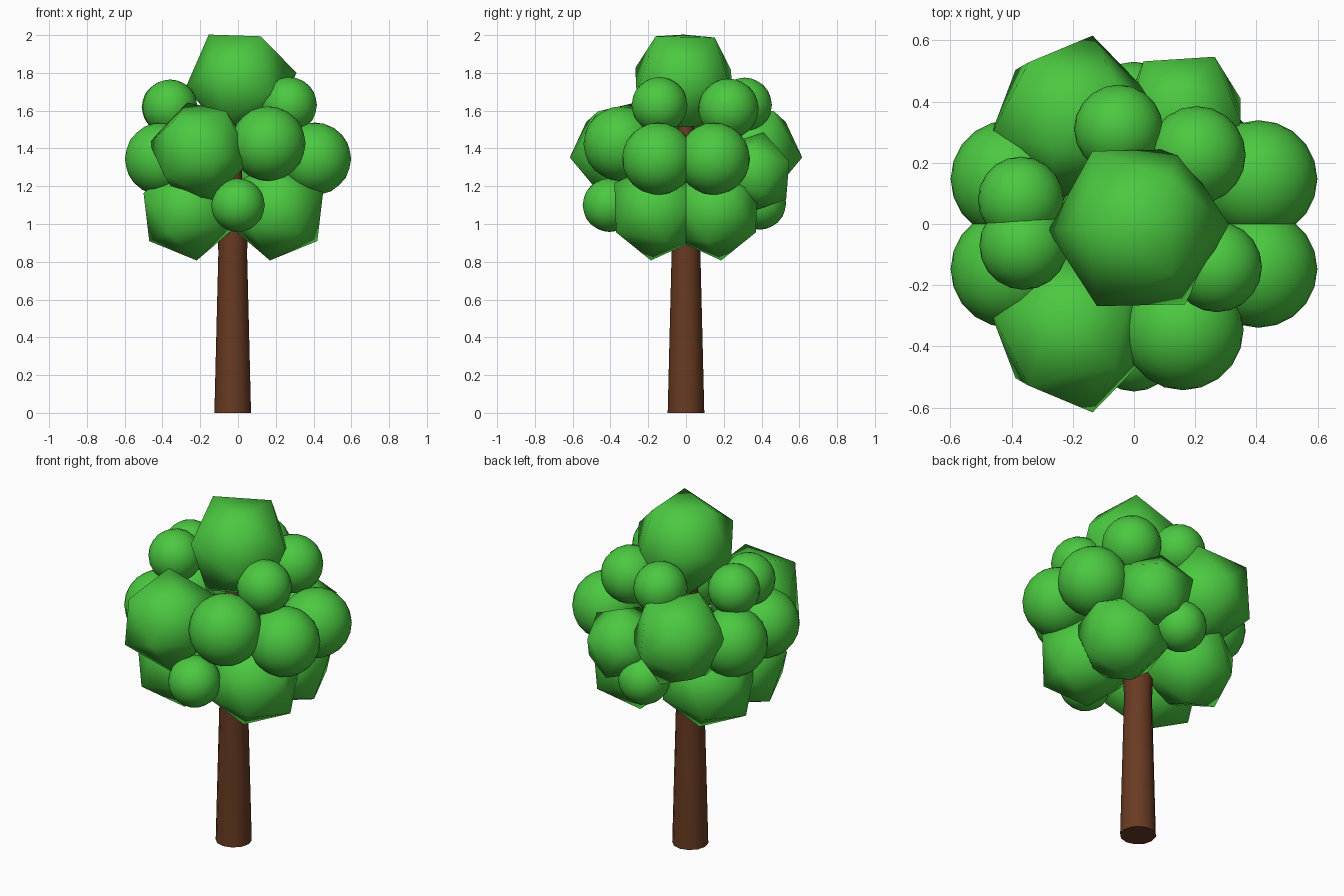
import bpy, math
from mathutils import Vector, Matrix

if "Cube" in bpy.data.objects:
    bpy.data.objects.remove(bpy.data.objects["Cube"])


def material(name, rgb):
    m = bpy.data.materials.new(name)
    m.diffuse_color = (*rgb, 1)
    m.use_nodes = True
    m.node_tree.nodes["Principled BSDF"].inputs["Base Color"].default_value = m.diffuse_color
    return m


GREEN = material("leaf green", (0.07, 0.58, 0.052))
BROWN = material("bark brown", (0.14, 0.043, 0.016))


def finish(name, mat):
    ob = bpy.context.object
    ob.name = name
    ob.data.materials.append(mat)
    bpy.ops.object.shade_smooth()
    return ob


def ball(name, c, r):
    bpy.ops.mesh.primitive_ico_sphere_add(subdivisions=3, radius=r, location=c)
    return finish(name, GREEN)


def clump(name, c, r, d1, d2):
    """Icosahedron with one corner towards d1 and a neighbouring corner towards d2."""
    bpy.ops.mesh.primitive_ico_sphere_add(subdivisions=1, radius=r)
    ob = finish(name, GREEN)

    def frame(a, b):
        a = Vector(a).normalized()
        b = Vector(b)
        b = (b - a * b.dot(a)).normalized()
        return Matrix((a, b, a.cross(b))).transposed()

    vs = [v.co.copy() for v in ob.data.vertices]
    e = ob.data.edges[0].vertices
    rot = frame(d1, d2) @ frame(vs[e[0]], vs[e[1]]).transposed()
    ob.data.transform(Matrix.Translation(c) @ rot.to_4x4())
    return ob


# trunk: lofted rings, running up inside the crown
rings = [(0, 0.097), (0.45, 0.086), (0.85, 0.076), (0.97, 0.082), (1.12, 0.08), (1.2, 0.05), (1.6, 0.04)]
n = 12
verts = [(-0.028 + r * math.cos(2 * math.pi * i / n), r * math.sin(2 * math.pi * i / n), z)
         for z, r in rings for i in range(n)]
faces = [(k * n + i, k * n + (i + 1) % n, (k + 1) * n + (i + 1) % n, (k + 1) * n + i)
         for k in range(len(rings) - 1) for i in range(n)]
faces += [tuple(reversed(range(n))), tuple(range((len(rings) - 1) * n, len(rings) * n))]
me = bpy.data.meshes.new("trunk")
me.from_pydata(verts, [], faces)
trunk = bpy.data.objects.new("trunk", me)
bpy.context.collection.objects.link(trunk)
bpy.context.view_layer.objects.active = trunk
trunk.select_set(True)
me.materials.append(BROWN)
bpy.ops.object.shade_smooth_by_angle(angle=math.radians(50))

# crown top
clump("crown_top", (0.015, -0.012, 1.758), 0.298, (-0.17, 0, 0.245), (0.08, 0.15, 0.22))

# faceted clumps, mirrored front to back
for s, side in ((-1, "front"), (1, "back")):
    clump(f"{side}_large_clump", (-0.2, s * 0.345, 1.385), 0.28,
          (0.06, s * 0.25, -0.03), (-0.17, s * 0.19, 0.18))
    for t, hand in ((-1, "left"), (1, "right")):
        clump(f"{side}_{hand}_low_clump", (-0.025 + t * 0.235, s * 0.155, 1.07), 0.268,
              (-t * 0.04, s * 0.03, -0.255), (t * 0.23, -s * 0.05, -0.165))
        ball(f"{side}_{hand}_side_ball", (t * 0.407, s * 0.147, 1.345), 0.192)
clump("back_right_clump", (0.16, 0.36, 1.27), 0.222, (0.1, 0.18, 0.06), (-0.1, 0.18, 0.06))

# round clumps
ball("front_right_ball", (0.16, -0.345, 1.425), 0.198)
ball("front_low_ball", (0.0, -0.405, 1.1), 0.142)
ball("back_low_ball", (0.0, 0.39, 1.11), 0.14)

# upper ring of small balls
for i, (x, y, z, r) in enumerate([(-0.36, -0.07, 1.62, 0.145), (-0.37, 0.08, 1.62, 0.14),
                                  (0.27, -0.14, 1.63, 0.148), (0.205, 0.225, 1.61, 0.16),
                                  (-0.05, 0.31, 1.63, 0.145)]):
    ball(f"upper_ball_{i + 1}", (x, y, z), r)
